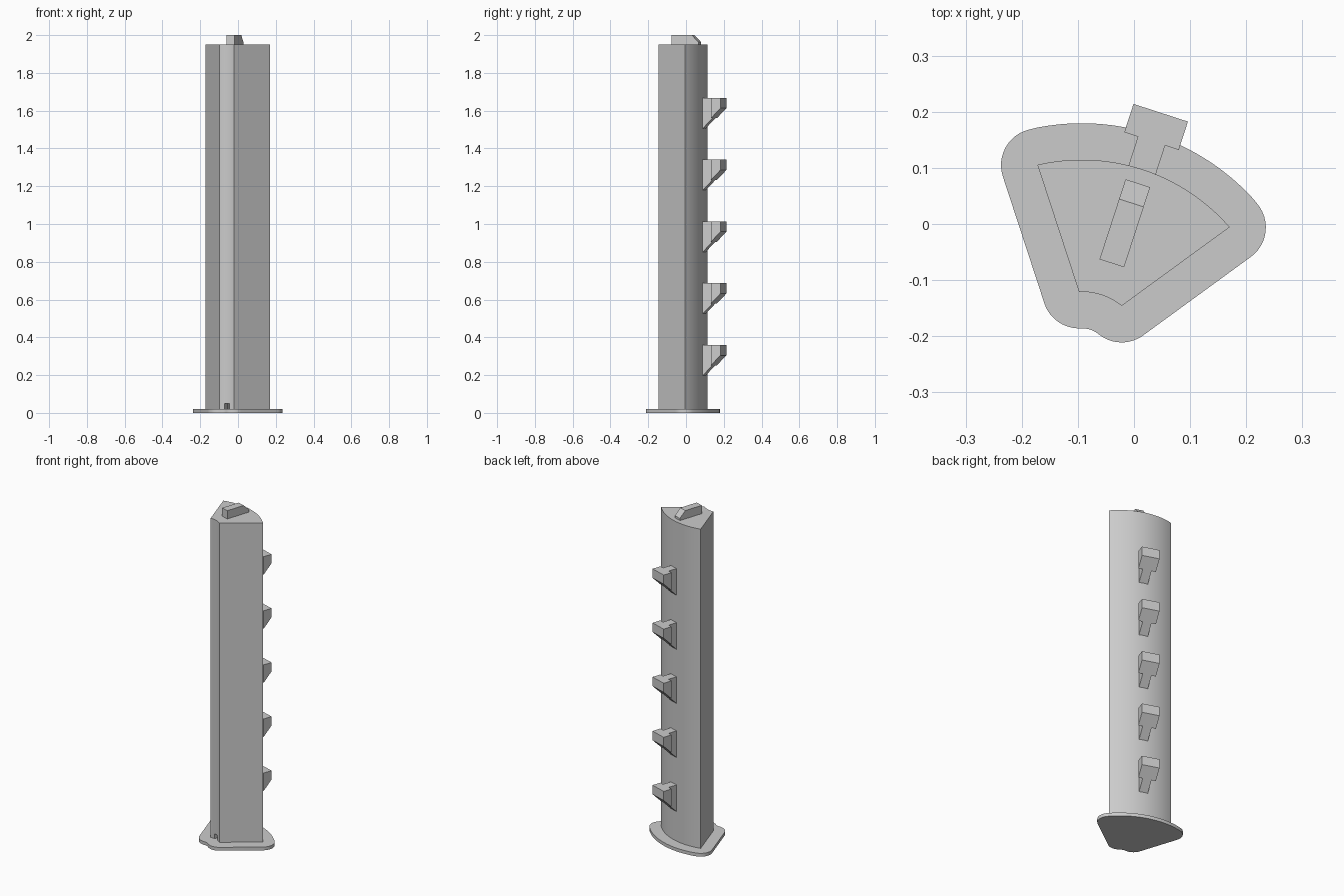
import bpy, bmesh
from math import sin, cos, radians, atan2, degrees
from mathutils import Vector

if "Cube" in bpy.data.objects:
    bpy.data.objects.remove(bpy.data.objects["Cube"])

grey = bpy.data.materials.new("light_grey")
grey.use_nodes = True
grey.diffuse_color = (0.6, 0.6, 0.6, 1)
grey.node_tree.nodes["Principled BSDF"].inputs["Base Color"].default_value = (0.6, 0.6, 0.6, 1)

# Local frame: t runs outward from the shared arc centre, s runs across
CENTRE = Vector((-0.093, -0.2345))
AXIS = radians(72)
R_OUT, R_IN, MARGIN = 0.349, 0.1136, 0.065


def place(t, s, z):
    return (CENTRE.x + t * cos(AXIS) + s * sin(AXIS),
            CENTRE.y + t * sin(AXIS) - s * cos(AXIS), z)


def solid(name, ring_a, ring_b):
    """Close the space between two matching rings of points."""
    bm = bmesh.new()
    a = [bm.verts.new(p) for p in ring_a]
    b = [bm.verts.new(p) for p in ring_b]
    bm.faces.new(a)
    bm.faces.new(b)
    for i in range(len(a)):
        j = (i + 1) % len(a)
        bm.faces.new((a[i], a[j], b[j], b[i]))
    bmesh.ops.recalc_face_normals(bm, faces=bm.faces)
    mesh = bpy.data.meshes.new(name)
    bm.to_mesh(mesh)
    bm.free()
    mesh.materials.append(grey)
    ob = bpy.data.objects.new(name, mesh)
    bpy.context.collection.objects.link(ob)
    return ob


def activate(ob):
    bpy.ops.object.select_all(action='DESELECT')
    ob.select_set(True)
    bpy.context.view_layer.objects.active = ob


def smooth(ob):
    activate(ob)
    bpy.ops.object.shade_smooth_by_angle(angle=radians(25))


def arc(centre, radius, start, end, steps):
    return [centre + radius * Vector((cos(radians(start + (end - start) * i / steps)),
                                      sin(radians(start + (end - start) * i / steps))))
            for i in range(steps + 1)]


def prism(name, outline, z0, z1):
    return solid(name, [(p.x, p.y, z0) for p in outline], [(p.x, p.y, z1) for p in outline])


# Corners of the column section
out_r, out_l = Vector((0.170, -0.006)), Vector((-0.172, 0.105))
in_l, in_r = Vector((-0.098, -0.121)), Vector((-0.022, -0.146))


def angle(p):
    d = p - CENTRE
    return degrees(atan2(d.y, d.x))


# Column: a curved wedge
section = (arc(CENTRE, R_OUT, angle(out_r), angle(out_l), 40)
           + arc(CENTRE, R_IN, angle(in_l), angle(in_r), 16))
column = prism("column", section, 0.02, 1.95)

# Socket in the column foot, opening through the inner face
half_socket = [(0.09, 0.014), (0.17, 0.014), (0.17, 0.026), (0.326, 0.026)]
socket = half_socket + [(t, -s) for t, s in reversed(half_socket)]
cutter = solid("socket_cutter", [place(t, s, 0.01) for t, s in socket],
               [place(t, s, 0.05) for t, s in socket])
cutter.hide_render = True
cut = column.modifiers.new("socket", 'BOOLEAN')
cut.operation, cut.solver, cut.object = 'DIFFERENCE', 'EXACT', cutter
activate(column)
bpy.ops.object.modifier_apply(modifier=cut.name)
bpy.data.objects.remove(cutter)
smooth(column)

# Foot plate: the section grown by a margin with rounded corners
foot = (arc(out_r, MARGIN, -54, angle(out_r), 12)
        + arc(CENTRE, R_OUT + MARGIN, angle(out_r), angle(out_l), 40)[1:-1]
        + arc(out_l, MARGIN, angle(out_l), 198, 12)
        + arc(in_l, MARGIN, 198, angle(in_l) + 180, 12)
        + arc(CENTRE, R_IN - MARGIN, angle(in_l), angle(in_r), 12)[1:-1]
        + arc(in_r, MARGIN, angle(in_r) + 180, 306, 12))
smooth(prism("foot_plate", foot, 0, 0.02))

# Locking key on top, sloped at its outer end
key = [(0.173, 1.945), (0.173, 2.0), (0.286, 2.0), (0.323, 1.963), (0.323, 1.945)]
solid("top_key", [place(t, -0.023, z) for t, z in key], [place(t, 0.023, z) for t, z in key])

# Five T-shaped pegs with undersides sloping at 45 degrees
half_peg = [(0.335, 0.0255), (0.402, 0.0255), (0.402, 0.051), (0.455, 0.051)]
peg = half_peg + [(t, -s) for t, s in reversed(half_peg)]
for i in range(5):
    top = 0.36 + i * 0.327
    solid(f"peg_{i + 1}", [place(t, s, top - 0.51 + t) for t, s in peg],
          [place(t, s, top) for t, s in peg])
